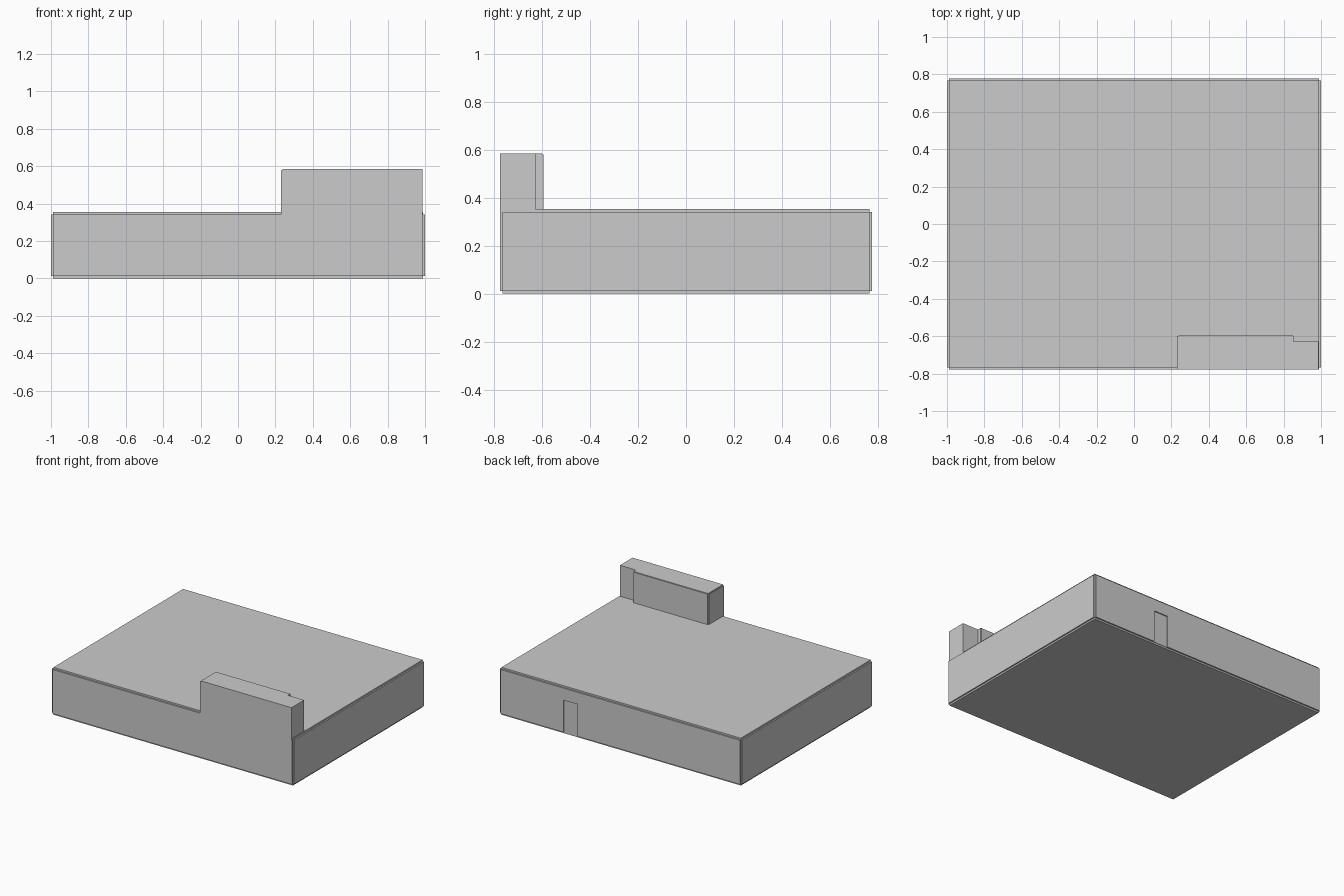
import bpy

if "Cube" in bpy.data.objects:
    bpy.data.objects.remove(bpy.data.objects["Cube"])


def box(name, x, y, z):
    """Box from (min, max) ranges on each axis."""
    bpy.ops.mesh.primitive_cube_add(
        size=1, location=[(a + b) / 2 for a, b in (x, y, z)])
    ob = bpy.context.object
    ob.name = name
    ob.scale = [b - a for a, b in (x, y, z)]
    bpy.ops.object.transform_apply(location=False, rotation=False, scale=True)
    return ob


X, Y = 0.99, 0.766           # core half sizes
OX, OY = 1.0, 0.777          # outer wall half sizes
Z0, Z1, ROOF = 0.012, 0.342, 0.354

# Main block: floor and roof slab edges show past the walls
box("building_core", (-X, X), (-Y, Y), (0, ROOF))

# Wall panels standing slightly proud of the core
box("front_wall", (-X, X), (-OY, -Y), (Z0, Z1))
for side, s in (("left", -1), ("right", 1)):
    box(side + "_wall", sorted((s * X, s * OX)), (-Y, Y), (Z0, Z1))

# Back wall in three pieces, leaving a shallow door recess
D0, D1, DTOP = 0.355, 0.47, 0.252
box("back_wall_long", (-X, D0), (Y, OY), (Z0, Z1))
box("back_wall_short", (D1, X), (Y, OY), (Z0, Z1))
box("back_wall_lintel", (D0, D1), (Y, OY), (DTOP, Z1))
box("back_door", (D0, D1), (Y, OY - 0.008), (Z0, DTOP))

# Raised sign block above the front wall, narrower at its right end
TOP = 0.585
box("sign_block", (0.237, 0.853), (-OY, -0.6), (Z1, TOP))
box("sign_block_end", (0.853, 0.986), (-OY, -0.628), (Z1, TOP))
box("sign_left_panel", (0.231, 0.237), (-OY, -0.6), (Z1, TOP - 0.007))
box("sign_back_panel", (0.237, 0.85), (-0.6, -0.595), (ROOF, TOP - 0.003))
